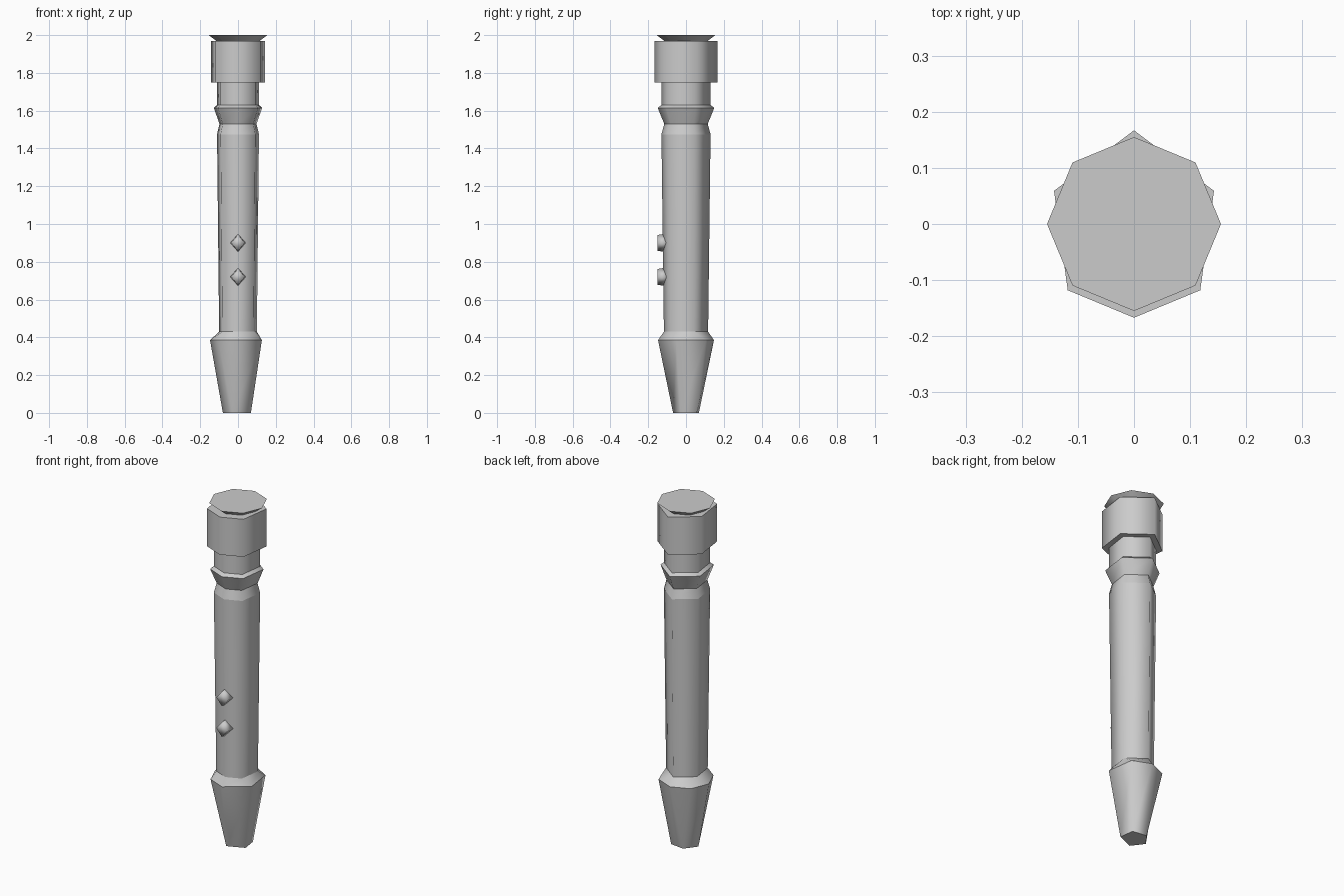
import bpy
import bmesh
from math import cos, sin, radians, pi
from mathutils import Matrix, Vector

cube = bpy.data.objects.get("Cube")
if cube:
    bpy.data.objects.remove(cube, do_unlink=True)

grey = bpy.data.materials.new("plain_grey")
grey.use_nodes = True
grey.diffuse_color = (0.6, 0.6, 0.6, 1)
grey.node_tree.nodes["Principled BSDF"].inputs["Base Color"].default_value = (0.6, 0.6, 0.6, 1)

# Octagon corners (multiples of 45 degrees) merged in pairs to simplify a ring
FULL = ()
HEX = ((0, 1), (3, 4))
SHOULDER = ((7, 0),)
TIP = ((7, 0), (2, 3), (5, 6))


def ring(radius, z, merged):
    pts = [Vector((radius * cos(radians(45 * i)), radius * sin(radians(45 * i)), z))
           for i in range(8)]
    for a, b in merged:
        middle = (pts[a] + pts[b]) / 2
        pts[a] = pts[b] = middle
    return pts


def finish(name, bm):
    bmesh.ops.recalc_face_normals(bm, faces=bm.faces[:])
    for face in bm.faces:
        face.smooth = True
    mesh = bpy.data.meshes.new(name)
    bm.to_mesh(mesh)
    bm.free()
    mesh.materials.append(grey)
    obj = bpy.data.objects.new(name, mesh)
    bpy.context.collection.objects.link(obj)
    return obj


def turned(name, profile):
    """Stack rings of (radius, z, merged corners), capped at both ends."""
    bm = bmesh.new()
    rings = [[bm.verts.new(p) for p in ring(*step)] for step in profile]
    for low, high in zip(rings, rings[1:]):
        for i in range(8):
            j = (i + 1) % 8
            bm.faces.new((low[i], low[j], high[j], high[i]))
    bm.faces.new(rings[0][::-1])
    bm.faces.new(rings[-1])
    bmesh.ops.remove_doubles(bm, verts=bm.verts[:], dist=0.0005)
    # Ring edges stay crisp, lengthwise edges are smooth
    for edge in bm.edges:
        a, b = edge.verts
        edge.smooth = abs(a.co.z - b.co.z) > 0.001
    return finish(name, bm)


# Tapered end
turned("tapered_tip", [(0.08, 0, TIP), (0.148, 0.385, SHOULDER), (0.117, 0.43, HEX)])
# Long handle with chamfered top
turned("shaft", [(0.117, 0.43, HEX), (0.13, 1.475, HEX), (0.115, 1.53, HEX)])
# Flared ring
turned("flared_ring", [(0.115, 1.53, HEX), (0.15, 1.615, HEX), (0.13, 1.63, HEX)])
# Neck and wide collar
turned("neck", [(0.13, 1.63, HEX), (0.13, 1.75, HEX)])
turned("collar", [(0.167, 1.75, HEX), (0.167, 1.97, HEX)])
# Flared end cap
turned("end_cap", [(0.115, 1.97, FULL), (0.155, 2.0, FULL)])

# Two diamond buttons on the front
for name, z in (("lower_button", 0.72), ("upper_button", 0.9)):
    bm = bmesh.new()
    place = (Matrix.Translation((0, -0.125, z)) @ Matrix.Diagonal((0.84, 1, 1, 1))
             @ Matrix.Rotation(pi / 2, 4, "X"))
    bmesh.ops.create_cone(bm, cap_ends=True, segments=4, radius1=0.05, radius2=0.042,
                          depth=0.05, matrix=place)
    # Put the diamond's corners on the vertical and horizontal axes
    corner = max(bm.verts, key=lambda v: v.co.z).co
    if abs(corner.x) > 0.01:
        turn = Matrix.Rotation(pi / 4, 4, "Y")
        bmesh.ops.rotate(bm, verts=bm.verts[:], cent=(0, -0.125, z), matrix=turn)
    finish(name, bm)
